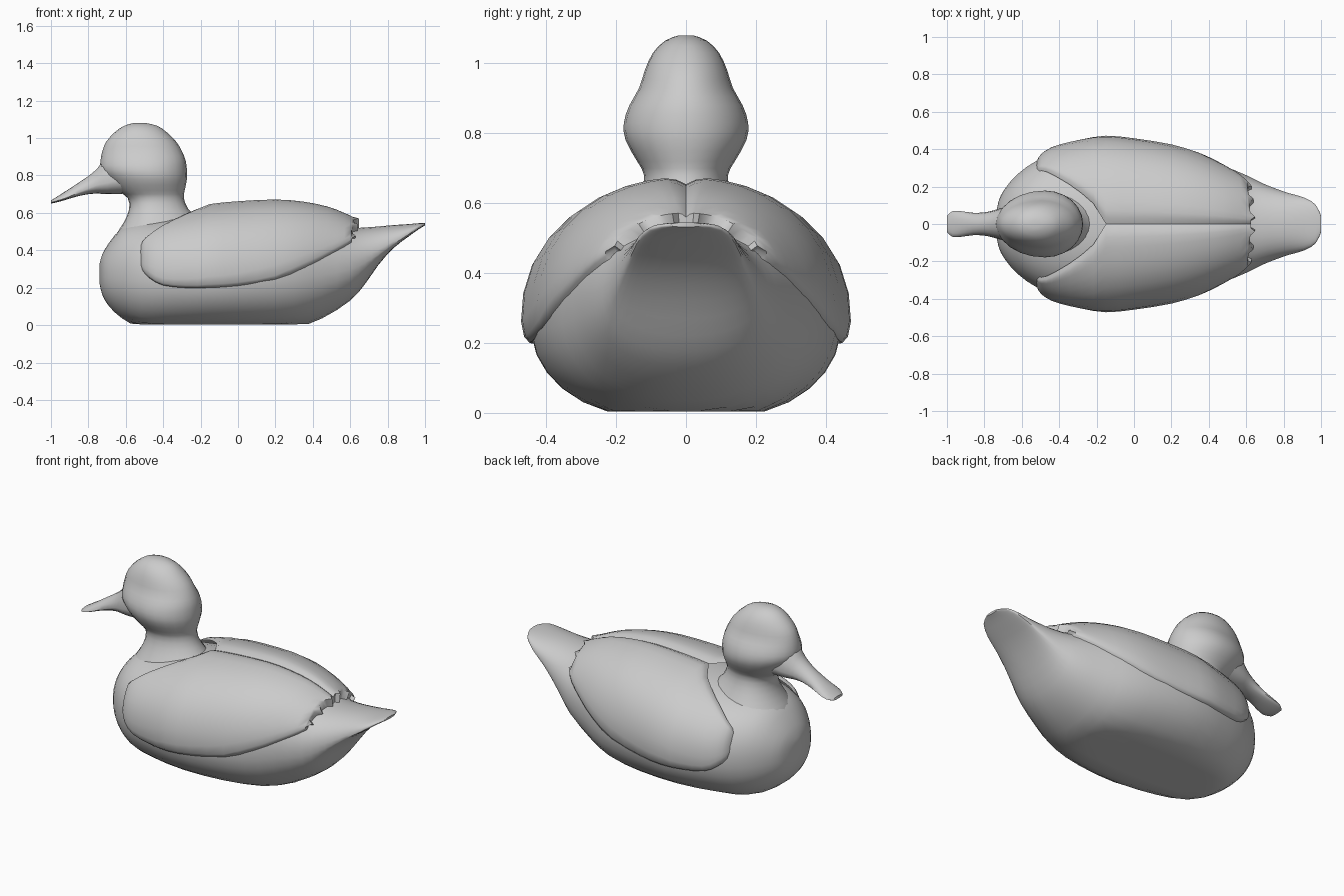
import bpy, bmesh, math

if "Cube" in bpy.data.objects:
    bpy.data.objects.remove(bpy.data.objects["Cube"])

grey = bpy.data.materials.new("decoy grey")
grey.diffuse_color = (0.6, 0.6, 0.6, 1)
grey.use_nodes = True
grey.node_tree.nodes["Principled BSDF"].inputs["Base Color"].default_value = grey.diffuse_color


def smooth_rows(rows, steps):
    """Catmull-Rom interpolation of whole rows of numbers."""
    out = []
    for i in range(len(rows) - 1):
        p0, p1 = rows[max(i - 1, 0)], rows[i]
        p2, p3 = rows[i + 1], rows[min(i + 2, len(rows) - 1)]
        for k in range(steps):
            t = k / steps
            out.append([0.5 * (2 * b + (c - a) * t + (2 * a - 5 * b + 4 * c - d) * t * t
                               + (3 * b - a - 3 * c + d) * t ** 3)
                        for a, b, c, d in zip(p0, p1, p2, p3)])
    return out + [list(rows[-1])]


def skin(name, rings, closed=True, angle=50):
    """Join rows of points into one surface; closed rings get end caps."""
    bm = bmesh.new()
    vs = [[bm.verts.new(p) for p in r] for r in rings]
    n = len(rings[0])
    for a, b in zip(vs, vs[1:]):
        for j in range(n if closed else n - 1):
            k = (j + 1) % n
            bm.faces.new((a[j], a[k], b[k], b[j]))
    if closed:
        bm.faces.new(vs[0][::-1])
        bm.faces.new(vs[-1])
    bmesh.ops.recalc_face_normals(bm, faces=bm.faces)
    me = bpy.data.meshes.new(name)
    bm.to_mesh(me)
    bm.free()
    me.materials.append(grey)
    ob = bpy.data.objects.new(name, me)
    bpy.context.collection.objects.link(ob)
    bpy.ops.object.select_all(action='DESELECT')
    ob.select_set(True)
    bpy.context.view_layer.objects.active = ob
    bpy.ops.object.shade_smooth_by_angle(angle=math.radians(angle))
    return ob


def spow(v, p):
    return math.copysign(abs(v) ** p, v)


def section(a, w, zb, zc, zt, n=2.2):
    """Point (y, z) of an egg section, widest at zc."""
    s = spow(math.sin(a), 2 / n)
    return w * spow(math.cos(a), 2 / n), zc + s * ((zt - zc) if s > 0 else (zc - zb))


# Body with breast and tail: x, half width, bottom, widest height, top
body = smooth_rows([
    (-.74, .03, .22, .27, .33), (-.725, .12, .16, .27, .38), (-.69, .19, .10, .27, .44),
    (-.62, .27, .035, .27, .52), (-.52, .34, -.015, .27, .56), (-.38, .395, -.03, .27, .575),
    (-.15, .445, -.03, .26, .60), (.1, .43, -.03, .27, .62), (.3, .385, -.015, .28, .61),
    (.45, .325, .035, .30, .575), (.6, .262, .13, .32, .525), (.68, .222, .22, .35, .523),
    (.75, .193, .32, .385, .528), (.83, .165, .41, .435, .535), (.91, .142, .472, .485, .54),
    (.97, .105, .515, .525, .545), (1.0, .045, .532, .537, .545)], 2)
rings = []
for x, w, zb, zc, zt in body:
    ring = []
    for j in range(32):
        y, z = section(2 * math.pi * (j + .5) / 32, w, zb, zc, zt)
        ring.append((x, y, max(z, .004)))
    rings.append(ring)
skin("body", rings)

# Neck and head: height, front x, widest x, back x, half width
head = smooth_rows([
    (.40, -.69, -.45, -.12, .26), (.48, -.655, -.45, -.16, .21), (.55, -.61, -.45, -.20, .165),
    (.62, -.582, -.45, -.265, .13), (.68, -.59, -.45, -.29, .12), (.72, -.645, -.46, -.285, .14),
    (.78, -.70, -.47, -.273, .173), (.83, -.735, -.48, -.273, .178), (.88, -.735, -.48, -.28, .162),
    (.93, -.725, -.49, -.30, .134), (.98, -.705, -.50, -.33, .118), (1.03, -.66, -.515, -.38, .095),
    (1.065, -.61, -.53, -.43, .06), (1.08, -.56, -.53, -.49, .022)], 2)
rings = []
for z, xf, xc, xb, w in head:
    ring = []
    for j in range(24):
        a = 2 * math.pi * j / 24
        c = math.cos(a)
        ring.append((xc + c * ((xb - xc) if c > 0 else (xc - xf)), w * math.sin(a), z))
    rings.append(ring)
skin("neck_and_head", rings)

# Bill: x, half width, bottom, widest height, top
bill = smooth_rows([
    (-.62, .105, .70, .78, .93), (-.70, .088, .70, .76, .905), (-.75, .073, .703, .75, .84),
    (-.80, .062, .70, .73, .797), (-.86, .06, .688, .705, .757), (-.92, .068, .67, .68, .717),
    (-.97, .069, .656, .664, .685), (-1.0, .045, .65, .656, .667)], 2)
skin("bill", [[(x, *section(2 * math.pi * j / 16, w, zb, zc, zt, 2)) for j in range(16)]
              for x, w, zb, zc, zt in bill])

# Folded wings: x, half width, widest height, top, lower edge, upper edge, raise
wing = smooth_rows([
    (-.525, .345, .27, .57, .34, .42, .93), (-.51, .36, .27, .575, .29, .455, 1),
    (-.47, .395, .27, .585, .245, .495, 1), (-.40, .425, .27, .60, .205, .545, 1),
    (-.28, .453, .27, .625, .19, .605, 1), (-.15, .472, .265, .65, .19, .65, 1),
    (0, .458, .27, .665, .20, .665, 1), (.2, .427, .28, .674, .235, .674, 1),
    (.35, .385, .295, .662, .295, .662, 1), (.48, .328, .31, .635, .37, .635, 1),
    (.57, .285, .325, .60, .425, .60, 1), (.63, .25, .33, .572, .47, .572, 1)], 2)
profile = [(0, .88), (.015, .965), (.05, .99), (.12, 1), (.22, 1), (.34, 1), (.46, 1), (.57, 1),
           (.68, 1), (.78, 1), (.87, 1), (.93, 1), (.97, .985), (1, .95)]


def edge_angle(z, w, zc, zt):
    s = (z - zc) / ((zt - zc) if z > zc else (zc + .03))
    return math.asin(max(-1, min(1, spow(s, 1.1))))


def wing_row(row, side, shrink=1.0, tip=0.0):
    x, w, zc, zt, zl, zu, lift = row
    a0, a1 = edge_angle(zl, w, zc, zt), edge_angle(zu, w, zc, zt)
    pts = []
    for i, (t, f) in enumerate(profile):
        y, z = section(a0 + (a1 - a0) * t, w, -.03, zc, zt)
        f *= shrink * lift
        # feather tips make the rear edge ragged
        dx = tip * (.6 * t - .7 + (.65 if i % 4 == 2 else 0))
        pts.append((x + dx, side * y * f, zc + (z - zc) * f))
    return pts


for side, label in ((-1, "left_wing"), (1, "right_wing")):
    rows = [wing_row(r, side) for r in wing[:-1]]
    rows.append(wing_row(wing[-1], side, 1, .035))
    rows.append(wing_row(wing[-1], side, .78, .035))
    ob = skin(label, rows, closed=False)
    # open shells: orient every face away from the body core
    me = ob.data
    bm = bmesh.new()
    bm.from_mesh(me)
    score = sum(f.normal.y * side * f.calc_area() for f in bm.faces)
    if score < 0:
        bmesh.ops.reverse_faces(bm, faces=bm.faces)
    bm.to_mesh(me)
    bm.free()
